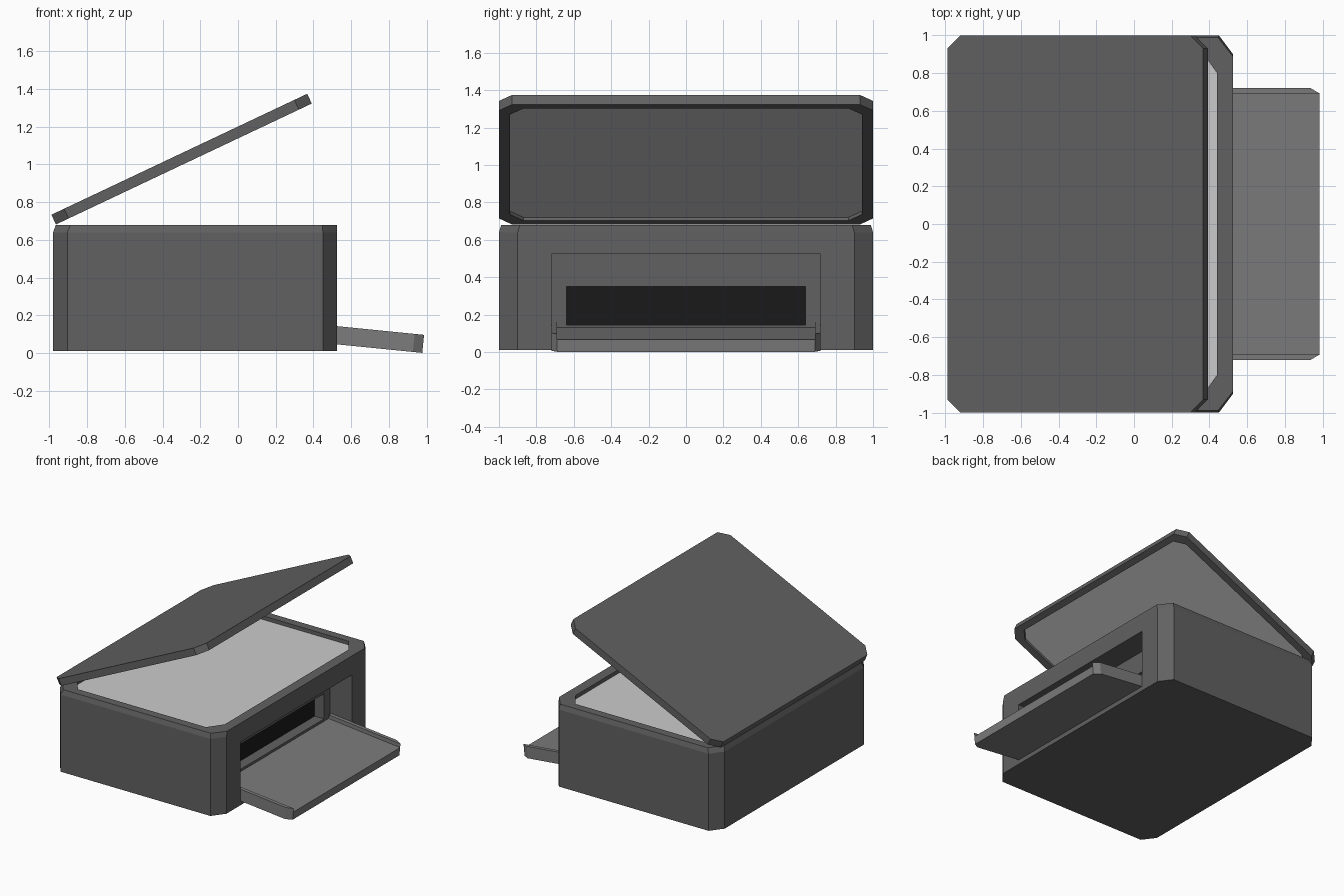
import bpy, bmesh, math

if "Cube" in bpy.data.objects:
    bpy.data.objects.remove(bpy.data.objects["Cube"])


def material(name, v):
    m = bpy.data.materials.new(name)
    m.diffuse_color = (v, v, v, 1)
    m.use_nodes = True
    m.node_tree.nodes["Principled BSDF"].inputs["Base Color"].default_value = m.diffuse_color
    return m


DARK = material("dark_plastic", 0.12)
MID = material("tray_plastic", 0.2)
PANEL = material("lid_lining", 0.6)
GLASS = material("scanner_glass", 0.75)
BLACK = material("slot_black", 0.01)


def octagon(x0, x1, hy, cx, cy):
    """Rectangle outline with cut corners."""
    return [(x0 + cx, -hy), (x1 - cx, -hy), (x1, -hy + cy), (x1, hy - cy),
            (x1 - cx, hy), (x0 + cx, hy), (x0, hy - cy), (x0, -hy + cy)]


def loft(name, rings, mat, loc=(0, 0, 0), tilt=0):
    """Skin a stack of (outline, z) rings and cap both ends."""
    bm = bmesh.new()
    loops = [[bm.verts.new((x, y, z)) for x, y in pts] for pts, z in rings]
    for a, b in zip(loops, loops[1:]):
        n = len(a)
        for i in range(n):
            j = (i + 1) % n
            bm.faces.new((a[i], a[j], b[j], b[i]))
    bm.faces.new(loops[0][::-1])
    bm.faces.new(loops[-1])
    bmesh.ops.recalc_face_normals(bm, faces=bm.faces)
    me = bpy.data.meshes.new(name)
    bm.to_mesh(me)
    bm.free()
    me.materials.append(mat)
    ob = bpy.data.objects.new(name, me)
    bpy.context.collection.objects.link(ob)
    ob.location = loc
    ob.rotation_euler = (0, tilt, 0)
    return ob


def box(name, x0, x1, hy, z0, z1, mat):
    pts = [(x0, -hy), (x1, -hy), (x1, hy), (x0, hy)]
    return loft(name, [(pts, z0), (pts, z1)], mat)


# Body with cut corners, slightly sloped top edge and a recessed scanner bed
outer = octagon(-0.98, 0.525, 1.0, 0.075, 0.1)
top = octagon(-0.966, 0.524, 0.988, 0.078, 0.1)
bed = octagon(-0.89, 0.44, 0.92, 0.085, 0.12)
body = loft("body", [(outer, 0.01), (outer, 0.64), (top, 0.68),
                     (bed, 0.68), (bed, 0.645)], DARK)
loft("scanner_glass", [(bed, 0.644), (bed, 0.65)], GLASS)

# Front opening and paper slot cut into the body
for name, x0, x1, hy, z0, z1 in [("opening_cutter", 0.33, 0.7, 0.72, 0.05, 0.525),
                                 ("slot_cutter", 0.24, 0.4, 0.64, 0.145, 0.35)]:
    cutter = box(name, x0, x1, hy, z0, z1, DARK)
    cutter.hide_render = True
    cutter.display_type = 'WIRE'
    mod = body.modifiers.new(name, 'BOOLEAN')
    mod.operation = 'DIFFERENCE'
    mod.solver = 'EXACT'
    mod.object = cutter
    bpy.context.view_layer.objects.active = body
    bpy.ops.object.modifier_apply(modifier=name)
    bpy.data.objects.remove(cutter)
box("slot_back", 0.235, 0.245, 0.64, 0.145, 0.35, BLACK)

# Output tray: sloping floor and two side rails with cut front corners
L, tray_loc, tray_tilt = 0.65, (0.33, 0, 0.066), math.atan(0.1)
floor = [(0, -0.72), (L - 0.05, -0.72), (L, -0.69),
         (L, 0.69), (L - 0.05, 0.72), (0, 0.72)]
loft("tray_floor", [(floor, 0), (floor, 0.065)], MID, tray_loc, tray_tilt)
for side, s in (("left", -1), ("right", 1)):
    rail = [(0, s * 0.69), (L, s * 0.69), (L - 0.05, s * 0.72), (0, s * 0.72)]
    loft("tray_rail_" + side, [(rail, 0.065), (rail, 0.096)], MID, tray_loc, tray_tilt)

# Open lid hinged at the back, with a recessed lining underneath
lid_loc, lid_tilt = (-0.965, 0, 0.682), -math.radians(25.3)
rim = octagon(0, 1.5, 1.0, 0.075, 0.07)
inner = octagon(0.05, 1.45, 0.94, 0.075, 0.07)
loft("lid", [(inner, 0.022), (inner, 0), (rim, 0), (rim, 0.057)], DARK, lid_loc, lid_tilt)
loft("lid_lining", [(inner, 0.019), (inner, 0.023)], PANEL, lid_loc, lid_tilt)
